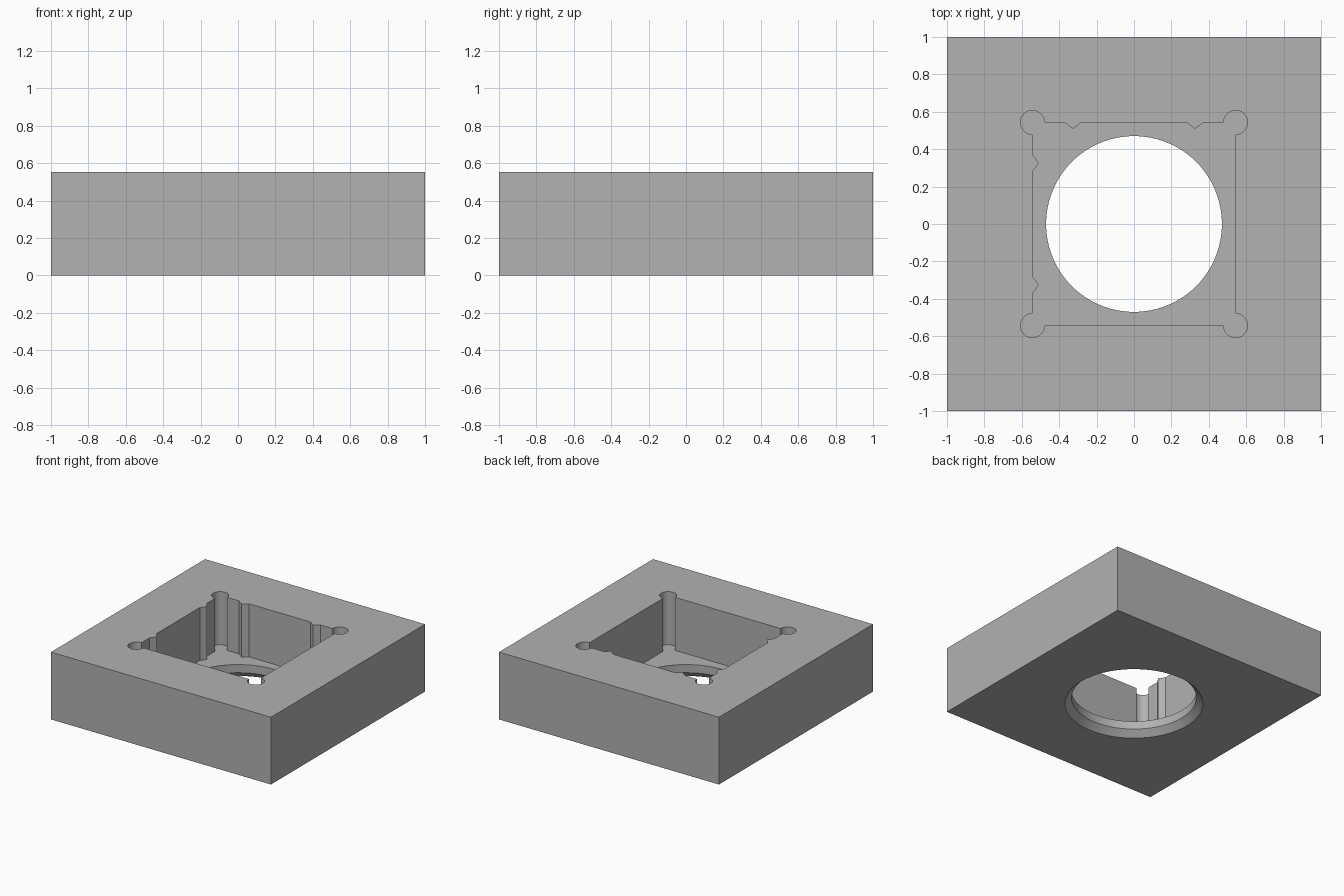
import bpy, bmesh
from math import cos, sin, pi, radians
from mathutils import Matrix, Vector

cube = bpy.data.objects.get("Cube")
if cube:
    bpy.data.objects.remove(cube, do_unlink=True)

HEIGHT = 0.553      # block height
FLOOR = 0.117       # pocket floor level
WALL = 0.543        # pocket half width
RELIEF = 0.064      # corner relief radius
HOLE = 0.47         # round opening radius
CHAMFER = 0.05      # flare under the opening

grey = bpy.data.materials.new("plain_grey")
grey.use_nodes = True
colour = (0.445, 0.445, 0.445, 1)
grey.diffuse_color = colour
grey.node_tree.nodes["Principled BSDF"].inputs["Base Color"].default_value = colour


def loft(name, rings):
    """Solid made from matching rings of points, listed bottom to top."""
    bm = bmesh.new()
    loops = [[bm.verts.new(p) for p in ring] for ring in rings]
    n = len(loops[0])
    for low, high in zip(loops, loops[1:]):
        for i in range(n):
            j = (i + 1) % n
            bm.faces.new((low[i], low[j], high[j], high[i]))
    bm.faces.new(loops[0][::-1])
    bm.faces.new(loops[-1])
    bmesh.ops.recalc_face_normals(bm, faces=bm.faces)
    mesh = bpy.data.meshes.new(name)
    bm.to_mesh(mesh)
    bm.free()
    mesh.materials.append(grey)
    obj = bpy.data.objects.new(name, mesh)
    bpy.context.collection.objects.link(obj)
    return obj


def at_height(outline, z):
    return [(p[0], p[1], z) for p in outline]


def circle(radius, z, sides=96):
    return [(radius * cos(2 * pi * i / sides), radius * sin(2 * pi * i / sides), z)
            for i in range(sides)]


def pocket_outline():
    """Square with round corner reliefs; two walls carry pointed ribs."""
    outline = []
    for side in range(4):
        turn = Matrix.Rotation(side * pi / 2, 2)
        points = []
        for i in range(37):
            a = radians(-90 + 7.5 * i)
            points.append((WALL + RELIEF * cos(a), WALL + RELIEF * sin(a)))
        if side < 2:
            for x in (0.326, -0.326):
                points += [(x + 0.046, WALL), (x, WALL - 0.034), (x - 0.046, WALL)]
        outline += [turn @ Vector(p) for p in points]
    return outline


# Solid block
square = [(-1, -1), (1, -1), (1, 1), (-1, 1)]
block = loft("block", [at_height(square, 0), at_height(square, HEIGHT)])

# Pocket, then flared round opening through its floor
outline = pocket_outline()
pocket = loft("pocket_cutter", [at_height(outline, FLOOR), at_height(outline, HEIGHT + 0.1)])
opening = loft("opening_cutter", [
    circle(HOLE + 2 * CHAMFER, -CHAMFER),
    circle(HOLE, CHAMFER),
    circle(HOLE, FLOOR + 0.1),
])

bpy.ops.object.select_all(action='DESELECT')
block.select_set(True)
bpy.context.view_layer.objects.active = block
for cutter in (pocket, opening):
    cutter.hide_render = True
    cut = block.modifiers.new(cutter.name, 'BOOLEAN')
    cut.operation = 'DIFFERENCE'
    cut.solver = 'EXACT'
    cut.object = cutter
    bpy.ops.object.modifier_apply(modifier=cut.name)
    bpy.data.objects.remove(cutter, do_unlink=True)

bpy.ops.object.shade_smooth_by_angle(angle=radians(25))
